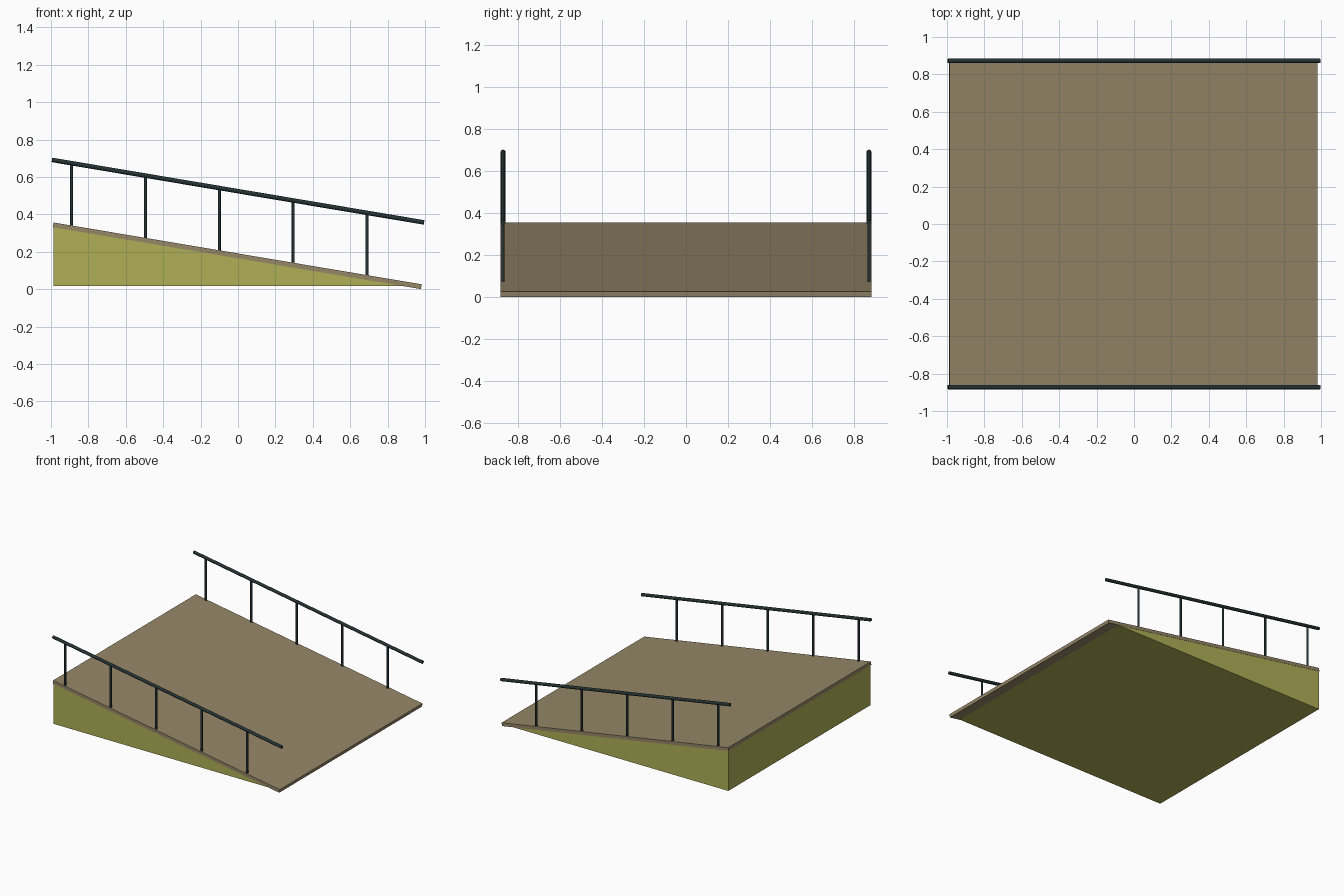
import bpy, bmesh, math
from mathutils import Vector

cube = bpy.data.objects.get("Cube")
if cube:
    bpy.data.objects.remove(cube, do_unlink=True)


def material(name, colour):
    m = bpy.data.materials.new(name)
    m.use_nodes = True
    m.diffuse_color = (*colour, 1)
    m.node_tree.nodes["Principled BSDF"].inputs["Base Color"].default_value = (*colour, 1)
    return m


olive = material("olive", (0.43, 0.43, 0.096))
tan = material("tan", (0.30, 0.24, 0.137))
dark_teal = material("dark teal", (0.018, 0.032, 0.034))


def extrude_profile(name, profile, half_width, mat):
    """Prism from an xz outline, extruded across y."""
    bm = bmesh.new()
    face = bm.faces.new([bm.verts.new((x, -half_width, z)) for x, z in profile])
    out = bmesh.ops.extrude_face_region(bm, geom=[face])
    moved = [v for v in out["geom"] if isinstance(v, bmesh.types.BMVert)]
    bmesh.ops.translate(bm, verts=moved, vec=(0, 2 * half_width, 0))
    bmesh.ops.recalc_face_normals(bm, faces=bm.faces)
    mesh = bpy.data.meshes.new(name)
    bm.to_mesh(mesh)
    bm.free()
    ob = bpy.data.objects.new(name, mesh)
    bpy.context.collection.objects.link(ob)
    mesh.materials.append(mat)


def bar(name, start, end, radius, mat):
    """Round bar between two points."""
    a, b = Vector(start), Vector(end)
    bpy.ops.mesh.primitive_cylinder_add(vertices=12, radius=radius,
                                        depth=(b - a).length, location=(a + b) / 2)
    ob = bpy.context.object
    ob.name = name
    ob.rotation_euler = (b - a).to_track_quat("Z", "Y").to_euler()
    ob.data.materials.append(mat)
    bpy.ops.object.shade_smooth_by_angle(angle=math.radians(40))


SLOPE = -0.168
HALF_WIDTH = 0.885


def deck_top(x):
    return 0.191 + SLOPE * x


def deck_bottom(x):
    return deck_top(x) - 0.026


# Sloping deck board, ends square to the slope
extrude_profile("deck", [(-0.99, deck_bottom(-0.99)), (0.978, deck_bottom(0.978)),
                         (0.982, deck_top(0.982)), (-0.986, deck_top(-0.986))],
                HALF_WIDTH, tan)

# Wedge filling the space under the deck
base = 0.016
tip = (base - deck_bottom(0)) / SLOPE
extrude_profile("wedge_base", [(-0.986, base), (tip, base), (-0.986, deck_bottom(-0.986))],
                HALF_WIDTH - 0.002, olive)

# Handrails with upright posts on both sides
RAIL_RISE = 0.333
for side, y in (("front", -0.872), ("back", 0.872)):
    bar(side + "_handrail", (-0.995, y, deck_top(-0.995) + RAIL_RISE),
        (0.995, y, deck_top(0.995) + RAIL_RISE), 0.012, dark_teal)
    for i in range(5):
        x = -0.89 + 0.395 * i
        bar(f"{side}_post_{i + 1}", (x, y, deck_top(x) - 0.005),
            (x, y, deck_top(x) + RAIL_RISE), 0.008, dark_teal)
